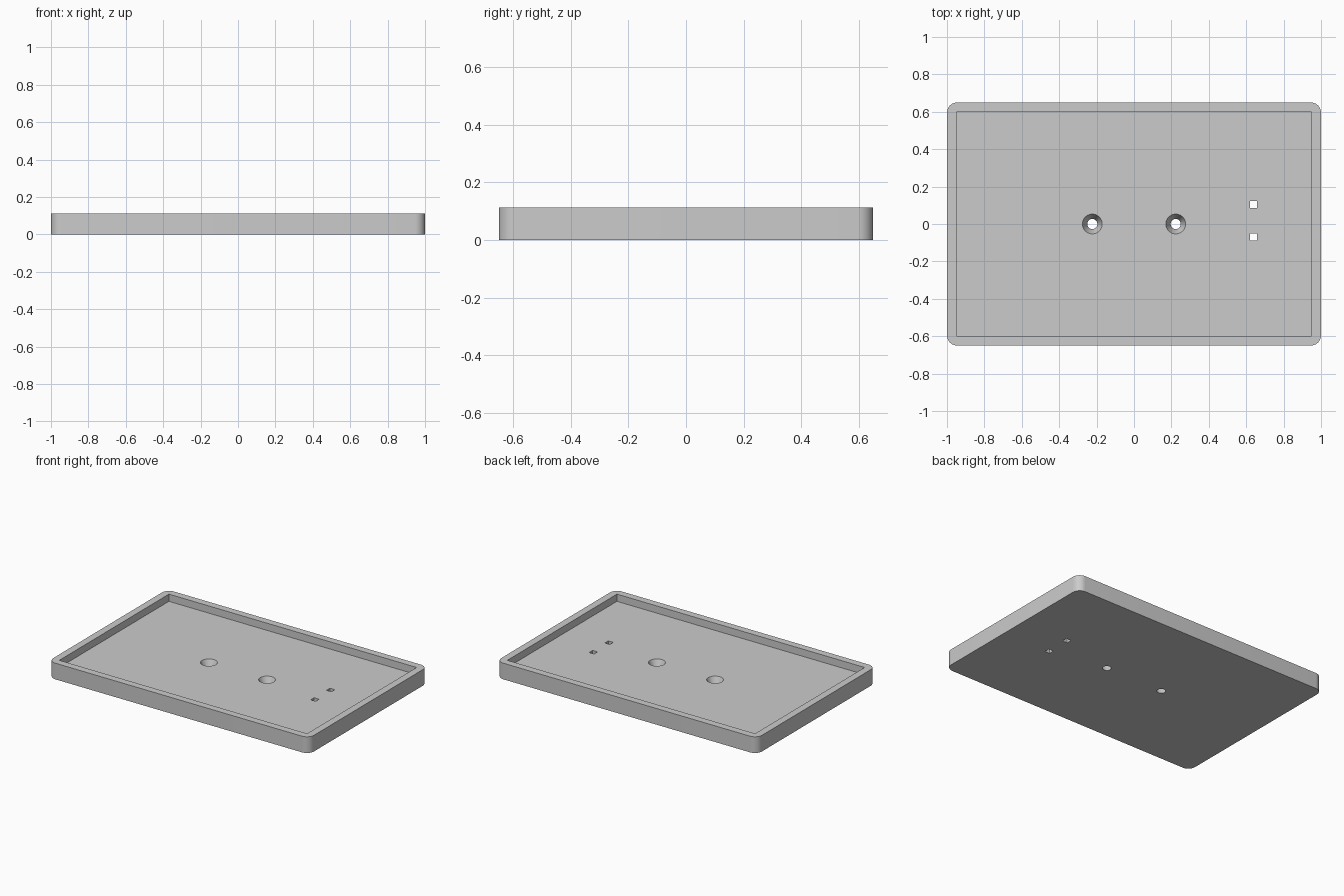
import bpy
import bmesh
import math

if "Cube" in bpy.data.objects:
    bpy.data.objects.remove(bpy.data.objects["Cube"], do_unlink=True)

WIDTH, DEPTH, HEIGHT = 2.0, 1.3, 0.112
RIM = 0.05
FLOOR = 0.062
CORNER = 0.055

grey = bpy.data.materials.new("plain grey")
grey.use_nodes = True
colour = (0.6, 0.6, 0.6, 1)
grey.diffuse_color = colour
grey.node_tree.nodes["Principled BSDF"].inputs["Base Color"].default_value = colour


def make_object(name, bm):
    mesh = bpy.data.meshes.new(name)
    bm.to_mesh(mesh)
    bm.free()
    mesh.materials.append(grey)
    obj = bpy.data.objects.new(name, mesh)
    bpy.context.collection.objects.link(obj)
    return obj


def box(name, x, y, z0, z1, sx, sy, radius=0):
    bm = bmesh.new()
    bmesh.ops.create_cube(bm, size=1)
    for v in bm.verts:
        v.co = (x + v.co.x * sx, y + v.co.y * sy, z0 + (v.co.z + 0.5) * (z1 - z0))
    if radius:
        upright = [e for e in bm.edges
                   if abs(e.verts[0].co.z - e.verts[1].co.z) > 0.01]
        bmesh.ops.bevel(bm, geom=upright, offset=radius, segments=10,
                        profile=0.5, affect='EDGES')
    return make_object(name, bm)


def cone(name, x, r_bottom, r_top):
    # Extend past both floor surfaces while keeping the same slope
    extra = FLOOR / 4
    step = (r_top - r_bottom) / 4
    bm = bmesh.new()
    bmesh.ops.create_cone(bm, cap_ends=True, segments=48,
                          radius1=r_bottom - step, radius2=r_top + step,
                          depth=FLOOR + 2 * extra)
    bmesh.ops.translate(bm, verts=bm.verts, vec=(x, 0, FLOOR / 2))
    return make_object(name, bm)


# Rounded slab
tray = box("tray", 0, 0, 0, HEIGHT, WIDTH, DEPTH, CORNER)

# Recess, tapered screw holes and square wire holes
cutters = [box("recess_cutter", 0, 0, FLOOR, HEIGHT + 0.1,
               WIDTH - 2 * RIM, DEPTH - 2 * RIM)]
for side in (-1, 1):
    cutters.append(cone("screw_hole_cutter", side * 0.223, 0.027, 0.053))
for y in (-0.069, 0.104):
    cutters.append(box("wire_hole_cutter", 0.638, y, -0.05, FLOOR + 0.02,
                       0.038, 0.038))

bpy.context.view_layer.objects.active = tray
for cutter in cutters:
    mod = tray.modifiers.new("cut", 'BOOLEAN')
    mod.operation = 'DIFFERENCE'
    mod.solver = 'EXACT'
    mod.object = cutter
    bpy.ops.object.modifier_apply(modifier=mod.name)
    bpy.data.objects.remove(cutter, do_unlink=True)

# Smooth rounded walls with crisp rims
bpy.ops.object.select_all(action='DESELECT')
tray.select_set(True)
bpy.ops.object.shade_smooth_by_angle(angle=math.radians(30))
